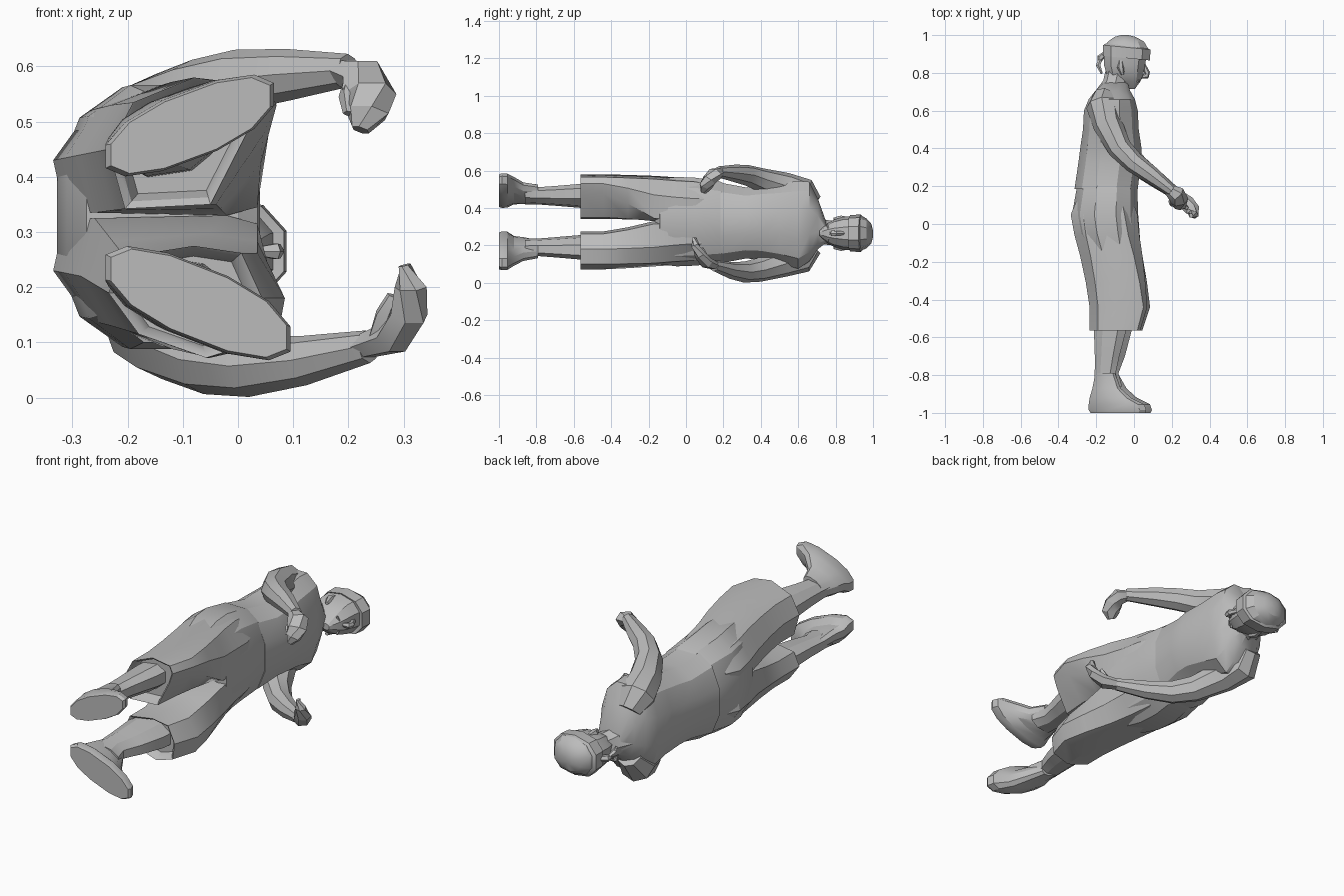
import bpy, math
from mathutils import Vector

cube = bpy.data.objects.get("Cube")
if cube:
    bpy.data.objects.remove(cube, do_unlink=True)

mat = bpy.data.materials.new("plain grey")
GREY = (0.5, 0.5, 0.5, 1)
mat.diffuse_color = GREY
mat.use_nodes = True
mat.node_tree.nodes["Principled BSDF"].inputs["Base Color"].default_value = GREY


def skin(name, rings, angle=28):
    """Join equal-sized rings of points into a closed surface."""
    n = len(rings[0])
    verts = [p for ring in rings for p in ring]
    faces = [(k * n + i, k * n + (i + 1) % n, (k + 1) * n + (i + 1) % n, (k + 1) * n + i)
             for k in range(len(rings) - 1) for i in range(n)]
    faces += [tuple(range(n))[::-1], tuple(range(len(verts) - n, len(verts)))]
    me = bpy.data.meshes.new(name)
    me.from_pydata(verts, [], faces)
    me.materials.append(mat)
    ob = bpy.data.objects.new(name, me)
    bpy.context.collection.objects.link(ob)
    bpy.ops.object.select_all(action='DESELECT')
    ob.select_set(True)
    bpy.context.view_layer.objects.active = ob
    bpy.ops.object.mode_set(mode='EDIT')
    bpy.ops.mesh.select_all(action='SELECT')
    bpy.ops.mesh.normals_make_consistent(inside=False)
    bpy.ops.object.mode_set(mode='OBJECT')
    bpy.ops.object.shade_smooth_by_angle(angle=math.radians(angle))


def loft(name, sections, n=10, shear=0.0, power=0.85, slant=0.0):
    """Sections along the body: (y, x_back, x_front, z_low, z_high)."""
    rings = []
    for y, x0, x1, z0, z1 in sections:
        ring = []
        for i in range(n):
            a = 2 * math.pi * (i + 0.5) / n
            c, s = math.cos(a), math.sin(a)
            c = math.copysign(abs(c) ** power, c)
            s = math.copysign(abs(s) ** power, s)
            dx = c * (x1 - x0) / 2
            x = (x0 + x1) / 2 + dx * 1.03
            ring.append((x, y + slant * dx, (z0 + z1) / 2 + s * (z1 - z0) / 2 * 1.03 + shear * dx))
        rings.append(ring)
    skin(name, rings)


def tube(name, points, n=7, flat=1.0):
    """Limb through points (x, y, z, radius)."""
    ps = [Vector(p[:3]) for p in points]
    rings = []
    for k, p in enumerate(ps):
        d = (ps[min(k + 1, len(ps) - 1)] - ps[max(k - 1, 0)]).normalized()
        u = d.cross(Vector((0, 0, 1))).normalized()
        v = u.cross(d)
        r = points[k][3]
        rings.append([p + u * r * math.cos(t) + v * r * flat * math.sin(t)
                      for t in [2 * math.pi * i / n for i in range(n)]])
    skin(name, rings)


def trouser_leg(name, hip, thigh, knee):
    """Wide leg blended between three outlines of (x, z), tucked in and recessed at the hem."""
    def ring(a, b, t, y, size=1.0):
        pts = [(p[0] + (q[0] - p[0]) * t, p[1] + (q[1] - p[1]) * t) for p, q in zip(a, b)]
        cx = sum(p[0] for p in pts) / len(pts)
        cz = sum(p[1] for p in pts) / len(pts)
        return [(cx + (x - cx) * size, y, cz + (z - cz) * size) for x, z in pts]
    hem = [(x - 0.25 * max(0, x + 0.08), z) for x, z in knee]
    skin(name, [ring(hip, thigh, 0, 0.12, 0.85), ring(hip, thigh, 0, 0.05), ring(hip, thigh, 0.4, -0.06),
                ring(thigh, knee, 0, -0.17), ring(thigh, knee, 0.6, -0.31), ring(thigh, knee, 1, -0.44),
                ring(hem, hem, 0, -0.565), ring(hem, hem, 0, -0.555, 0.9), ring(hem, hem, 0, -0.52, 0.8)], 32)


def mirrored(outline):
    return [(x, 0.66 - z) for x, z in outline]


# Torso, with the shirt hem turned in over the waistband
loft("shirt", [
    (0.19, -0.27, -0.02, 0.15, 0.50), (0.185, -0.315, 0.02, 0.105, 0.535),
    (0.32, -0.295, 0.035, 0.13, 0.51), (0.40, -0.285, 0.04, 0.125, 0.52),
    (0.50, -0.27, 0.025, 0.105, 0.53), (0.60, -0.265, 0.02, 0.075, 0.545),
    (0.66, -0.24, 0.005, 0.115, 0.54), (0.705, -0.205, -0.02, 0.18, 0.45),
    (0.75, -0.16, -0.035, 0.215, 0.325)], n=12)
tube("neck", [(-0.13, 0.66, 0.28, 0.09), (-0.10, 0.74, 0.27, 0.066), (-0.08, 0.83, 0.265, 0.064)], n=8)

# Trousers: seat and two wide cropped legs
loft("trouser_seat", [
    (0.27, -0.28, 0.0, 0.14, 0.50), (0.18, -0.305, 0.018, 0.105, 0.542), (0.05, -0.328, 0.022, 0.092, 0.562),
    (-0.05, -0.31, 0.03, 0.088, 0.566), (-0.14, -0.275, 0.035, 0.10, 0.555),
    (-0.165, -0.22, 0.0, 0.18, 0.48)], n=12)
hip = [(-0.315, 0.34), (-0.02, 0.33), (0.02, 0.34), (0.018, 0.45), (-0.05, 0.54), (-0.16, 0.56), (-0.27, 0.52), (-0.335, 0.43)]
thigh = [(-0.26, 0.335), (-0.02, 0.33), (0.035, 0.345), (0.045, 0.47), (0.0, 0.555), (-0.12, 0.572), (-0.23, 0.53), (-0.285, 0.44)]
trouser_leg("trouser_leg_left", hip, thigh, [
    (-0.205, 0.342), (-0.04, 0.35), (0.045, 0.475), (0.07, 0.53), (0.05, 0.565), (-0.08, 0.58), (-0.19, 0.535), (-0.235, 0.45)])
trouser_leg("trouser_leg_right", mirrored(hip), mirrored(thigh), [
    (-0.205, 0.255), (-0.08, 0.275), (0.035, 0.262), (0.085, 0.18), (0.07, 0.10), (-0.05, 0.072), (-0.18, 0.115), (-0.235, 0.19)])

# Shins and bare feet, toes turned outward
for side, zc, zf, half, turn, dx in (("left", 0.465, 0.493, 0.064, 0.38, -0.03), ("right", 0.19, 0.171, 0.07, -0.40, 0.0)):
    loft("shin_" + side, [
        (-0.42, -0.20, 0.0 + dx, zc - 0.065, zc + 0.065), (-0.57, -0.215, -0.01 + dx, zc - 0.06, zc + 0.06),
        (-0.70, -0.21, -0.045 + dx, zc - 0.05, zc + 0.05), (-0.79, -0.21, -0.08 + dx / 2, zc - 0.044, zc + 0.044),
        (-0.86, -0.215, -0.06 + dx / 2, zc - 0.042, zc + 0.042)], n=8, shear=turn * 0.4)
    za = (zc + zf) / 2
    loft("foot_" + side, [
        (-0.79, -0.205, -0.085 + dx / 2, za - 0.04, za + 0.04), (-0.87, -0.22, -0.04 + dx, za - 0.048, za + 0.048),
        (-0.92, -0.235, 0.015 + dx, zf - 0.055, zf + 0.055), (-0.955, -0.24, 0.085 + dx, zf - half, zf + half),
        (-0.985, -0.24, 0.095 + dx, zf - half, zf + half), (-1.0, -0.23, 0.088 + dx, zf - half + 0.004, zf + half - 0.004)],
        n=12, shear=turn)

# Arms, reaching forward with drooping hands
tube("arm_left", [
    (-0.16, 0.675, 0.42, 0.06), (-0.165, 0.625, 0.475, 0.088), (-0.14, 0.53, 0.512, 0.078),
    (-0.075, 0.40, 0.55, 0.064), (0.0, 0.325, 0.575, 0.056), (0.09, 0.26, 0.585, 0.047), (0.20, 0.175, 0.593, 0.03)], n=8)
tube("arm_right", [
    (-0.16, 0.675, 0.20, 0.06), (-0.16, 0.615, 0.135, 0.086), (-0.13, 0.52, 0.107, 0.076),
    (-0.055, 0.39, 0.069, 0.064), (0.02, 0.31, 0.057, 0.056), (0.12, 0.235, 0.067, 0.045), (0.235, 0.15, 0.092, 0.03)], n=8)
tube("hand_left", [
    (0.18, 0.185, 0.593, 0.028), (0.225, 0.155, 0.582, 0.048), (0.238, 0.125, 0.55, 0.05),
    (0.235, 0.105, 0.515, 0.043), (0.222, 0.095, 0.485, 0.02)], n=6, flat=0.75)
tube("hand_right", [
    (0.22, 0.16, 0.09, 0.03), (0.28, 0.11, 0.108, 0.042), (0.31, 0.075, 0.15, 0.038),
    (0.313, 0.05, 0.20, 0.03), (0.302, 0.045, 0.24, 0.014)], n=6, flat=0.75)
tube("thumb_left", [(0.21, 0.15, 0.58, 0.018), (0.20, 0.115, 0.545, 0.018), (0.20, 0.10, 0.515, 0.01)], n=5)
tube("thumb_right", [(0.25, 0.12, 0.10, 0.018), (0.265, 0.095, 0.15, 0.018), (0.28, 0.085, 0.185, 0.01)], n=5)

# Head with a pointed beard, covered by a cap
loft("head", [
    (0.715, -0.03, 0.005, 0.25, 0.28), (0.755, -0.10, 0.035, 0.215, 0.315), (0.79, -0.145, 0.05, 0.195, 0.335),
    (0.84, -0.16, 0.06, 0.18, 0.35), (0.90, -0.16, 0.07, 0.175, 0.355)])
loft("cap", [
    (0.88, -0.16, 0.06, 0.178, 0.352), (0.93, -0.162, 0.075, 0.172, 0.36), (0.965, -0.14, 0.055, 0.187, 0.342),
    (0.99, -0.105, 0.01, 0.21, 0.315), (1.0, -0.07, -0.03, 0.245, 0.28)])
loft("headband", [
    (0.885, -0.155, 0.05, 0.18, 0.35), (0.878, -0.165, 0.085, 0.17, 0.36),
    (0.935, -0.165, 0.09, 0.168, 0.362), (0.945, -0.15, 0.06, 0.18, 0.35)], slant=-0.1)
tube("nose", [(0.045, 0.855, 0.265, 0.01), (0.07, 0.80, 0.265, 0.015), (0.068, 0.785, 0.265, 0.016), (0.04, 0.78, 0.265, 0.01)], n=6)
tube("moustache", [(0.02, 0.755, 0.22, 0.006), (0.042, 0.77, 0.265, 0.013), (0.02, 0.755, 0.31, 0.006)], n=5)
for name, z in (("left", 0.342), ("right", 0.188)):
    tube("ear_" + name, [(-0.06, 0.79, z, 0.008), (-0.07, 0.83, z, 0.02), (-0.07, 0.865, z, 0.012)], n=6)

# Knot and loose ends at the back of the headband
tube("knot", [(-0.155, 0.90, 0.265, 0.014), (-0.178, 0.88, 0.265, 0.018), (-0.183, 0.86, 0.265, 0.01)], n=6)
for name, z in (("left", 0.29), ("right", 0.24)):
    tube("band_end_" + name, [(-0.175, 0.88, 0.265, 0.01), (-0.19, 0.84, z, 0.012), (-0.17, 0.795, z, 0.005)], n=4, flat=0.5)
